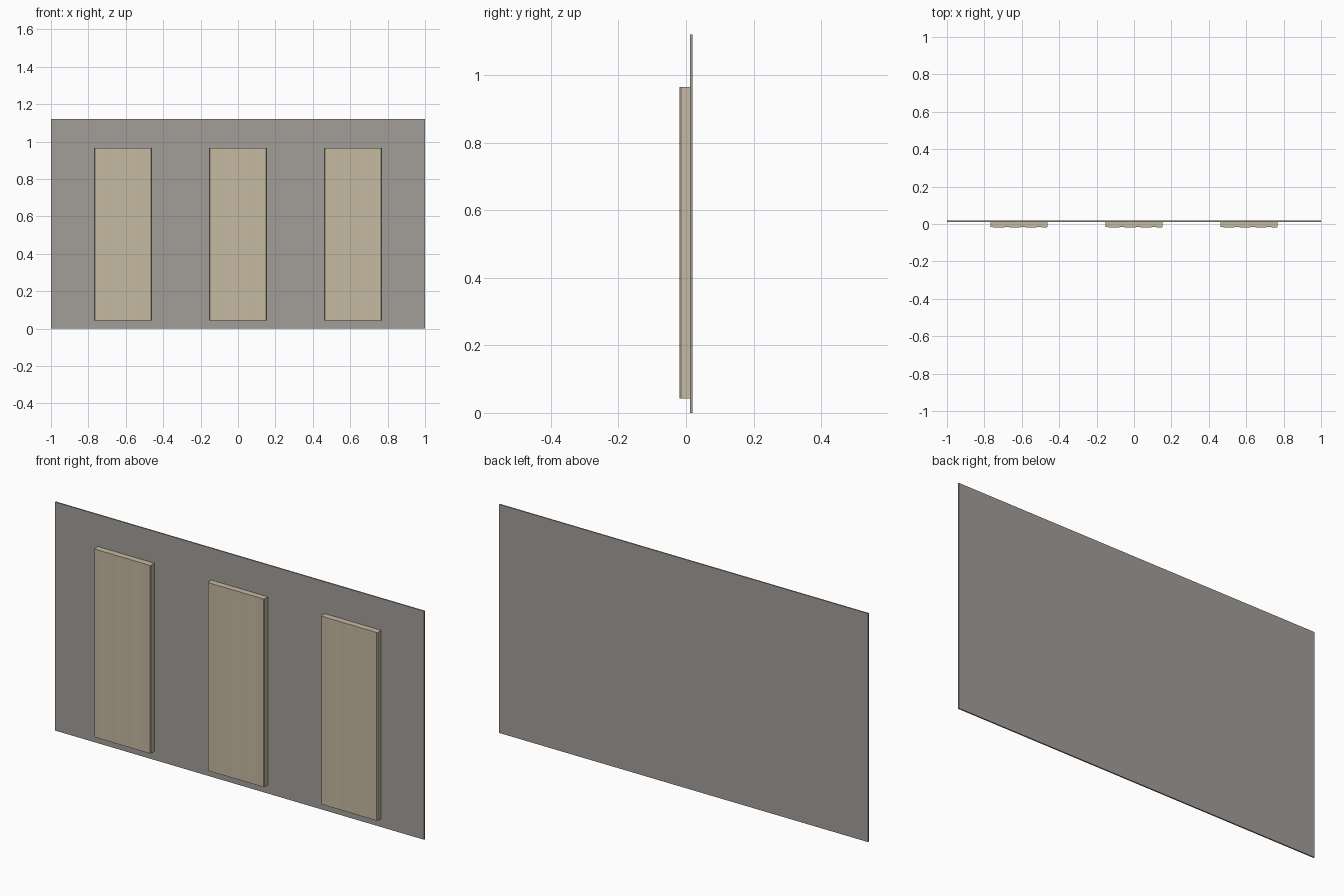
import bpy, bmesh, math

if "Cube" in bpy.data.objects:
    bpy.data.objects.remove(bpy.data.objects["Cube"])


def material(name, rgb):
    m = bpy.data.materials.new(name)
    m.diffuse_color = (*rgb, 1)
    m.use_nodes = True
    m.node_tree.nodes["Principled BSDF"].inputs["Base Color"].default_value = m.diffuse_color
    return m


GREY = material("warm grey", (0.36, 0.34, 0.315))
BEIGE = material("beige wood", (0.56, 0.49, 0.36))


def finish(bm, name, mat):
    bmesh.ops.recalc_face_normals(bm, faces=bm.faces)
    me = bpy.data.meshes.new(name)
    bm.to_mesh(me)
    bm.free()
    me.materials.append(mat)
    ob = bpy.data.objects.new(name, me)
    bpy.context.collection.objects.link(ob)
    return ob


def box(name, x0, x1, y0, y1, z0, z1, mat):
    bm = bmesh.new()
    bmesh.ops.create_cube(bm, size=1)
    for v in bm.verts:
        v.co = (x0 if v.co.x < 0 else x1, y0 if v.co.y < 0 else y1, z0 if v.co.z < 0 else z1)
    return finish(bm, name, mat)


def wavy_panel(name, cx):
    # closed plan outline with a gently rippled front, extruded upwards
    half, z0, z1, n = 0.153, 0.042, 0.964, 56
    pts = [(cx + half, 0.0125), (cx - half, 0.0125), (cx - half, -0.0145)]
    for i in range(n + 1):
        t = i / n
        x = cx + (half - 0.003) * (2 * t - 1)
        pts.append((x, -0.0178 + 0.0007 * math.cos(t * math.tau * 3.5)))
    pts.append((cx + half, -0.0145))
    bm = bmesh.new()
    face = bm.faces.new([bm.verts.new((x, y, z0)) for x, y in pts])
    top = bmesh.ops.extrude_face_region(bm, geom=[face])
    bmesh.ops.translate(bm, vec=(0, 0, z1 - z0),
                        verts=[v for v in top["geom"] if isinstance(v, bmesh.types.BMVert)])
    ob = finish(bm, name, BEIGE)
    bpy.context.view_layer.objects.active = ob
    ob.select_set(True)
    bpy.ops.object.shade_smooth_by_angle(angle=math.radians(25))
    ob.select_set(False)


# backing board
box("backing_board", -1, 1, 0.012, 0.0185, 0, 1.12, GREY)

# three upright panels
for side, x in (("left", -0.615), ("middle", 0), ("right", 0.615)):
    wavy_panel(side + "_panel", x)
